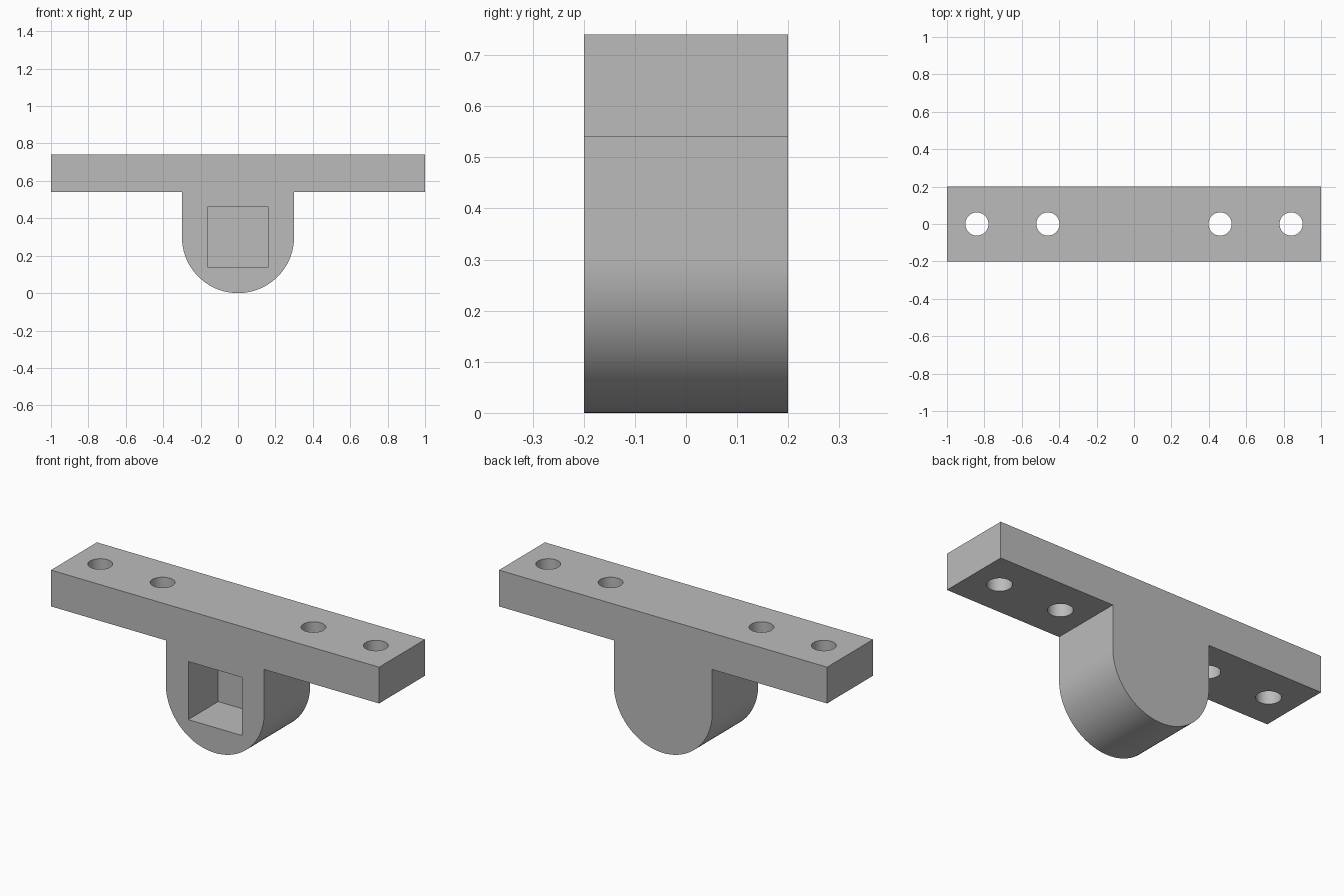
import bpy, bmesh, math

cube = bpy.data.objects.get("Cube")
if cube:
    bpy.data.objects.remove(cube, do_unlink=True)

# Main dimensions
HALF_LENGTH, HALF_DEPTH = 1.0, 0.2
TOP, PLATE_BOTTOM = 0.74, 0.54
LUG_RADIUS = 0.3
HOLE_RADIUS = 0.062
HOLE_OFFSETS = (0.46, 0.84)
POCKET_HALF_WIDTH, POCKET_LOW, POCKET_HIGH, POCKET_BACK = 0.163, 0.14, 0.46, 0.06

grey = bpy.data.materials.new("light grey")
grey.use_nodes = True
colour = (0.5, 0.5, 0.5, 1)
grey.diffuse_color = colour
grey.node_tree.nodes["Principled BSDF"].inputs["Base Color"].default_value = colour


def extrude_profile(name, points, y0, y1):
    """Solid made by sweeping an x-z outline along y."""
    bm = bmesh.new()
    face = bm.faces.new([bm.verts.new((x, y0, z)) for x, z in points])
    swept = bmesh.ops.extrude_face_region(bm, geom=[face])["geom"]
    moved = [v for v in swept if isinstance(v, bmesh.types.BMVert)]
    bmesh.ops.translate(bm, verts=moved, vec=(0, y1 - y0, 0))
    bmesh.ops.recalc_face_normals(bm, faces=bm.faces)
    mesh = bpy.data.meshes.new(name)
    bm.to_mesh(mesh)
    bm.free()
    mesh.materials.append(grey)
    obj = bpy.data.objects.new(name, mesh)
    bpy.context.collection.objects.link(obj)
    return obj


def cut(target, cutter):
    """Subtract the cutter and discard it."""
    bpy.ops.object.select_all(action='DESELECT')
    bpy.context.view_layer.objects.active = target
    target.select_set(True)
    mod = target.modifiers.new("cut", 'BOOLEAN')
    mod.operation, mod.solver, mod.object = 'DIFFERENCE', 'EXACT', cutter
    bpy.ops.object.modifier_apply(modifier=mod.name)
    bpy.data.objects.remove(cutter, do_unlink=True)


# Bracket: flat mounting plate with a round-ended lug below
arc = [(LUG_RADIUS * math.cos(a), LUG_RADIUS + LUG_RADIUS * math.sin(a))
       for a in (-math.pi * i / 48 for i in range(49))]
outline = ([(-LUG_RADIUS, PLATE_BOTTOM), (-HALF_LENGTH, PLATE_BOTTOM),
            (-HALF_LENGTH, TOP), (HALF_LENGTH, TOP),
            (HALF_LENGTH, PLATE_BOTTOM), (LUG_RADIUS, PLATE_BOTTOM)] + arc)
bracket = extrude_profile("mounting_bracket", outline, -HALF_DEPTH, HALF_DEPTH)

# Blind square pocket in the front of the lug
w = POCKET_HALF_WIDTH
cut(bracket, extrude_profile("pocket_cutter",
    [(-w, POCKET_LOW), (w, POCKET_LOW), (w, POCKET_HIGH), (-w, POCKET_HIGH)],
    -HALF_DEPTH - 0.1, POCKET_BACK))

# Screw holes through the plate, two on each side
for side in (-1, 1):
    for offset in HOLE_OFFSETS:
        bpy.ops.mesh.primitive_cylinder_add(
            vertices=48, radius=HOLE_RADIUS, depth=0.4,
            location=(side * offset, 0, (TOP + PLATE_BOTTOM) / 2))
        drill = bpy.context.object
        drill.data.materials.append(grey)
        cut(bracket, drill)

# Smooth the round surfaces, keep the edges crisp
bpy.ops.object.select_all(action='DESELECT')
bracket.select_set(True)
bpy.context.view_layer.objects.active = bracket
bpy.ops.object.shade_smooth_by_angle(angle=math.radians(30))
